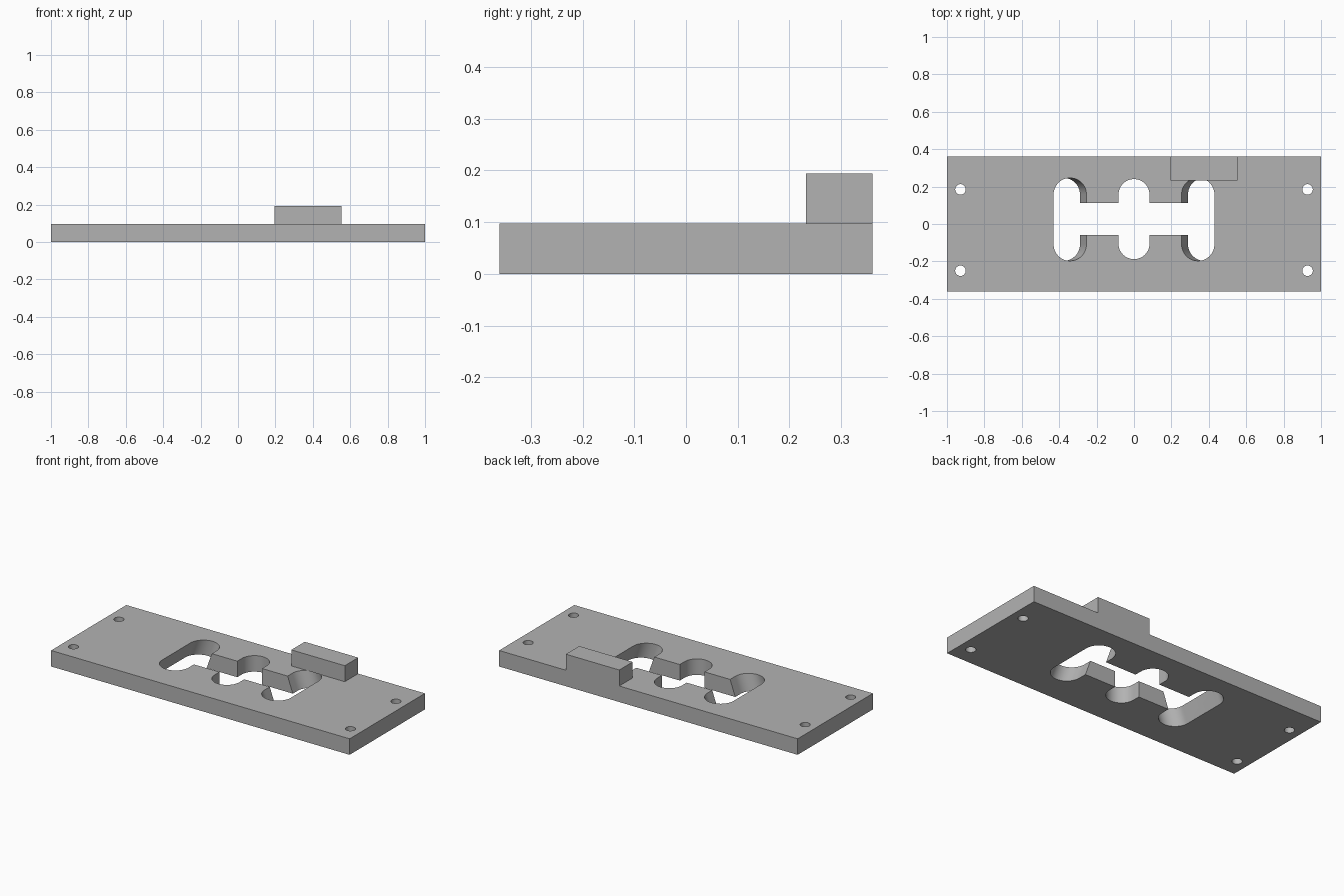
import bpy, bmesh
from math import pi, sin, cos

cube = bpy.data.objects.get("Cube")
if cube:
    bpy.data.objects.remove(cube, do_unlink=True)

TOP = 0.097      # plate thickness
SLANT = 0.36     # sideways lean of the outer slots per unit of height

grey = bpy.data.materials.new("plain_grey")
grey.use_nodes = True
colour = (0.45, 0.45, 0.45, 1)
grey.diffuse_color = colour
grey.node_tree.nodes["Principled BSDF"].inputs["Base Color"].default_value = colour


def prism(name, outline, z0, z1, lean=0):
    """Extrude an outline from z0 to z1, leaning in x around the plate top."""
    bm = bmesh.new()
    rings = [[bm.verts.new((x + lean * (z - TOP), y, z)) for x, y in outline]
             for z in (z0, z1)]
    bm.faces.new(rings[0][::-1])
    bm.faces.new(rings[1])
    n = len(outline)
    for i in range(n):
        j = (i + 1) % n
        bm.faces.new((rings[0][i], rings[0][j], rings[1][j], rings[1][i]))
    mesh = bpy.data.meshes.new(name)
    bm.to_mesh(mesh)
    bm.free()
    mesh.materials.append(grey)
    obj = bpy.data.objects.new(name, mesh)
    bpy.context.collection.objects.link(obj)
    return obj


def box(x0, x1, y0, y1):
    return [(x0, y0), (x1, y0), (x1, y1), (x0, y1)]


def capsule(x, y0, y1, r, steps=24):
    """Round-ended slot running along y; equal ends collapse to a circle."""
    pts = []
    for cy, start in ((y1 - r, 0), (y0 + r, pi)):
        for i in range(steps + 1):
            a = start + pi * i / steps
            pts.append((x + r * cos(a), cy + r * sin(a)))
    return pts


def circle(x, y, r, steps=32):
    return [(x + r * cos(2 * pi * i / steps), y + r * sin(2 * pi * i / steps))
            for i in range(steps)]


# Base plate and the raised block on its back edge
plate = prism("base_plate", box(-1, 1, -0.36, 0.36), 0, TOP)
block = prism("raised_block", box(0.195, 0.553, 0.232, 0.36), TOP, 2 * TOP)

# Openings: cross channel, centre slot, leaning outer slots, screw holes
shapes = [(box(-0.34, 0.34, -0.059, 0.112), 0),
          (capsule(0, -0.188, 0.24, 0.083), 0)]
for side in (-1, 1):
    shapes.append((capsule(side * 0.342, -0.197, 0.246, 0.088), -side * SLANT))
    for y in (-0.25, 0.185):
        shapes.append((circle(side * 0.928, y, 0.028), 0))

cutters = []
for outline, lean in shapes:
    cutter = prism("opening_cutter", outline, -0.05, 0.15, lean)
    cutter.hide_render = True
    cutters.append(cutter)
    mod = plate.modifiers.new("opening", "BOOLEAN")
    mod.operation = "DIFFERENCE"
    mod.solver = "EXACT"
    mod.object = cutter

# Bake the cuts, then discard the cutters
bpy.context.view_layer.update()
cut = bpy.data.meshes.new_from_object(
    plate.evaluated_get(bpy.context.evaluated_depsgraph_get()))
plate.modifiers.clear()
plate.data = cut
for cutter in cutters:
    bpy.data.objects.remove(cutter, do_unlink=True)

# Smooth rounded walls, sharp corners
bpy.ops.object.select_all(action="DESELECT")
plate.select_set(True)
bpy.context.view_layer.objects.active = plate
bpy.ops.object.shade_smooth_by_angle(angle=pi / 6)
